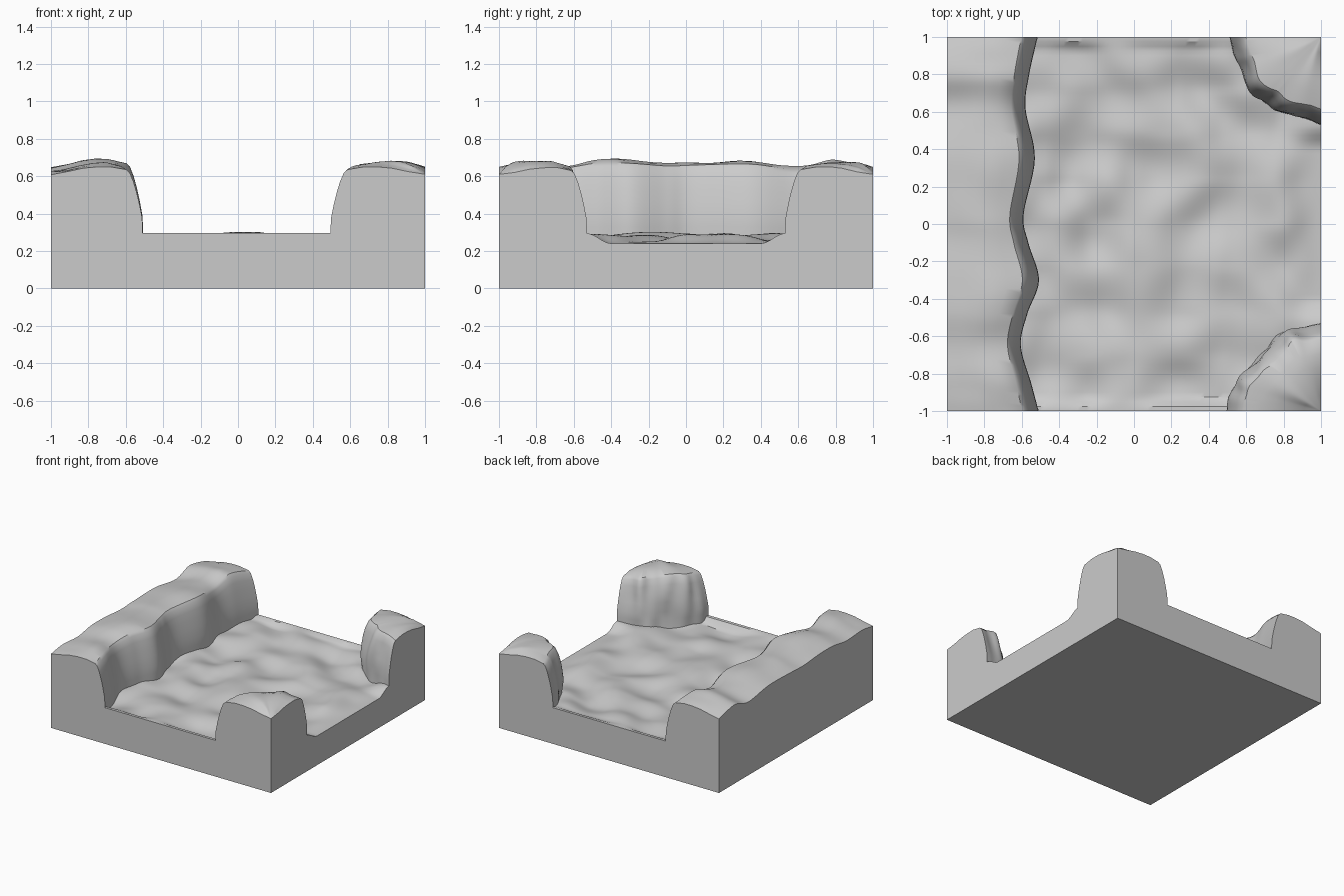
import bpy, bmesh
from mathutils import Vector, noise

if "Cube" in bpy.data.objects:
    bpy.data.objects.remove(bpy.data.objects["Cube"])


def finish(name, bm):
    me = bpy.data.meshes.new(name)
    bm.to_mesh(me)
    bm.free()
    ob = bpy.data.objects.new(name, me)
    bpy.context.collection.objects.link(ob)
    bpy.ops.object.select_all(action='DESELECT')
    ob.select_set(True)
    bpy.context.view_layer.objects.active = ob
    bpy.ops.object.shade_smooth_by_angle(angle=0.6)
    return ob


def ramp(a, b, v):
    t = max(0.0, min(1.0, (v - a) / (b - a)))
    return t * t * (3 - 2 * t)


def smooth_path(pts, steps=8):
    p = [Vector(q) for q in pts]
    p = [p[0]] + p + [p[-1]]
    out = []
    for i in range(1, len(p) - 2):
        a, b, c, d = p[i - 1:i + 3]
        for k in range(steps):
            t = k / steps
            out.append(0.5 * (2 * b + (c - a) * t + (2 * a - 5 * b + 4 * c - d) * t * t
                              + (3 * b - a - 3 * c + d) * t ** 3))
    return out + [p[-1]]


# Valley floor height: gentle bumps, level rims front and back, a dip at the right edge
def floor_z(x, y):
    bumps = 0.268 + 0.05 * noise.noise(Vector((x * 4.2 + 5, y * 4.2, 2.3)))
    edge = 0.24 + 0.055 * ramp(0.4, 0.53, abs(y))
    z = bumps + (edge - bumps) * ramp(0.75, 1.0, x)
    return z + (0.297 - z) * max(ramp(0.93, 0.98, abs(y)), ramp(0.6, 0.7, -x))


# Ground block with the bumpy floor, closed sides and a flat bottom
bm = bmesh.new()
bmesh.ops.create_grid(bm, x_segments=80, y_segments=80, size=1)
for v in bm.verts:
    v.co.z = floor_z(v.co.x, v.co.y)
top = list(bm.faces)
rim = [e for e in bm.edges if e.is_boundary]
new = bmesh.ops.extrude_edge_only(bm, edges=rim)['geom']
for v in new:
    if isinstance(v, bmesh.types.BMVert):
        v.co.z = 0
low = [e for e in new if isinstance(e, bmesh.types.BMEdge)
       and all(v.co.z == 0 for v in e.verts)]
bmesh.ops.contextual_create(bm, geom=low)
bmesh.ops.recalc_face_normals(bm, faces=bm.faces)
# Floor hidden beneath the cliffs is removed
hidden = []
for f in top:
    c = f.calc_center_median()
    if c.x < -0.66 or (c.x > 0 and (1 - c.x) ** 2 + (1 - abs(c.y)) ** 2 < 0.38 ** 2):
        hidden.append(f)
bmesh.ops.delete(bm, geom=hidden, context='FACES')
finish("ground_block", bm)


# Cliff section: distance from foot toward the tile edge, share of full height
PROFILE = [(0, -0.12), (0, 0.1), (0.006, 0.25), (0.035, 0.45), (0.065, 0.62), (0.1, 0.78),
           (0.14, 0.91), (0.18, 0.96), (0.35, 1.0), (0.5, 1.0), (0.65, 0.98), (0.82, 0.93)]


def cliff(name, pts, target, end_z, rough):
    bm = bmesh.new()
    cols = []
    for p in smooth_path(pts):
        foot = Vector((p.x, p.y))
        goal = Vector(target(p.y))
        inner = 1 - ramp(0.85, 1, max(abs(p.y), p.x))
        col = []
        for f, h in PROFILE:
            z = 0.29 + h * (p.z - 0.29)
            # Uneven rock face, fading out at the tile border
            if f < 0.2:
                f += rough * inner * noise.noise(Vector((p.x * 9, p.y * 9, z * 5)))
            q = foot.lerp(goal, f)
            if f > 0.2:
                bump = 0.02 * noise.noise(Vector((q.x * 4, q.y * 4, 7)))
                z += bump * (1 - ramp(0.85, 1, abs(q.y)))
            col.append(bm.verts.new((q.x, q.y, z)))
        col.append(bm.verts.new((goal.x, goal.y, end_z(p.z))))
        col.append(bm.verts.new((goal.x, goal.y, 0.245)))
        cols.append(col)
    for a, b in zip(cols, cols[1:]):
        for i in range(len(a) - 1):
            bm.faces.new((a[i], b[i], b[i + 1], a[i + 1]))
    bm.faces.new(cols[0])
    bm.faces.new(cols[-1])
    bmesh.ops.remove_doubles(bm, verts=bm.verts, dist=0.0005)
    # Temporary underside gives consistent outward normals
    low = [e for e in bm.edges if e.is_boundary]
    under = bmesh.ops.holes_fill(bm, edges=low, sides=0)['faces']
    bmesh.ops.recalc_face_normals(bm, faces=bm.faces)
    bmesh.ops.delete(bm, geom=under, context='FACES_ONLY')
    finish(name, bm)


# Long winding cliff on the left (x, y, crest height)
cliff("left_cliff",
      [(-0.51, -1, 0.65), (-0.55, -0.85, 0.67), (-0.605, -0.65, 0.66), (-0.57, -0.48, 0.685),
       (-0.508, -0.3, 0.685), (-0.565, -0.1, 0.67), (-0.59, 0.05, 0.675), (-0.53, 0.35, 0.68),
       (-0.58, 0.62, 0.645), (-0.56, 0.8, 0.69), (-0.515, 1, 0.65)],
      lambda y: (-1, y), lambda z: z - 0.042, 0)

# Corner cliffs on the right
cliff("back_right_cliff",
      [(0.51, 1, 0.65), (0.55, 0.87, 0.67), (0.58, 0.78, 0.68), (0.65, 0.68, 0.68),
       (0.76, 0.61, 0.675), (0.88, 0.57, 0.67), (1, 0.53, 0.65)],
      lambda y: (1, 1), lambda z: 0.61, 0.06)
cliff("front_right_cliff",
      [(0.495, -1, 0.65), (0.52, -0.87, 0.665), (0.61, -0.77, 0.68), (0.7, -0.67, 0.675),
       (0.8, -0.57, 0.67), (0.9, -0.55, 0.66), (1, -0.53, 0.645)],
      lambda y: (1, -1), lambda z: 0.61, 0.06)
